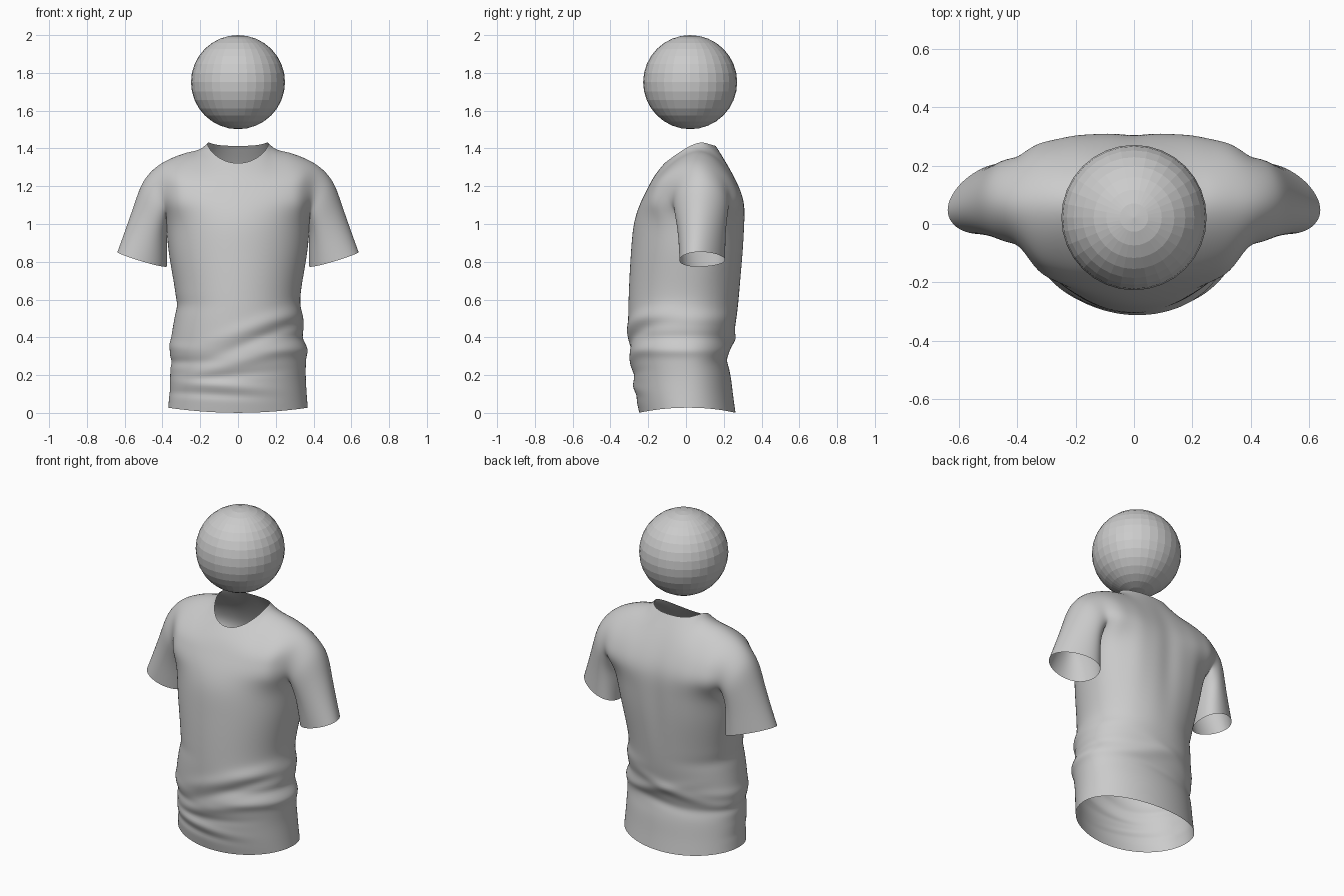
import bpy, bmesh
from math import sin, cos, pi, exp, hypot
from mathutils import Vector

K = 6  # columns from centre line to side seam

# torso rows: z at centre front, centre back, side; half width; front y; back y;
# y of front edge and back edge at the side; column spacing blend (0 = round, 1 = even)
ROWS = [
    (0.00, 0.00, 0.028, .370, -.250, .265, .01, .01, 0),
    (0.10, 0.10, 0.11, .363, -.273, .250, .01, .01, 0),
    (0.20, 0.20, 0.20, .358, -.283, .240, .01, .01, 0),
    (0.28, 0.28, 0.28, .360, -.296, .218, .00, .00, 0),
    (0.36, 0.36, 0.36, .360, -.306, .243, .00, .00, 0),
    (0.47, 0.47, 0.47, .343, -.310, .267, .00, .00, 0),
    (0.58, 0.58, 0.58, .322, -.308, .282, .01, .01, 0),
    (0.72, 0.72, 0.72, .345, -.303, .298, .03, .03, 0),
    (0.86, 0.86, 0.86, .372, -.294, .312, .05, .05, .1),
    (1.00, 1.00, 0.99, .385, -.283, .318, .07, .07, .3),
    (1.10, 1.10, 1.09, .382, -.249, .316, -.085, .250, .7),
    (1.18, 1.19, 1.18, .388, -.209, .288, -.075, .235, 1),
    (1.26, 1.31, 1.27, .410, -.167, .226, -.030, .182, 1),
]
ARMPIT = 9
# last row: neckline from the centre, then shoulder seam to the tip
SEAM = [(.172, .07, 1.442), (.25, .07, 1.438), (.355, .065, 1.388), (.437, .065, 1.330)]
TOP = {-1: [(0, -.12, 1.317), (.08, -.10, 1.333), (.148, -.03, 1.385)] + SEAM,
       1: [(0, .16, 1.413), (.065, .155, 1.414), (.13, .13, 1.42)] + SEAM}
# sleeve rings: centre, inner-to-outer half axis, front half axis
SLEEVE = [
    ((.440, .080, 1.118), (.070, 0, .120), (0, -.148, .0)),
    ((.464, .080, 1.04), (.084, -.008, .085), (0, -.136, -.005)),
    ((.487, .080, .935), (.110, -.022, .050), (0, -.124, -.010)),
    ((.513, .080, .815), (.133, -.034, .038), (0, -.118, -.012)),
]
EGG = .22  # sleeves are fullest towards the body


def torso_point(row, f, k):
    zf, zb, zs, w, yf, yb, ef, eb, m = row
    t = k / K
    s = (1 - m) * sin(t * pi / 2) + m * t
    e, y0, zc = (ef, yf, zf) if f < 0 else (eb, yb, zb)
    power = .47 - (.07 if f < 0 else .15) * m
    return (w * s * 1.01, e + (y0 - e) * max(0, 1 - s * s) ** power, zc + (zs - zc) * s * s)


def build_half(bm, side):
    new = lambda p: bm.verts.new((p[0] * side, p[1], p[2]))
    edge = {}
    for f in (-1, 1):
        grid = [[new(torso_point(r, f, k)) for k in range(K + 1)] for r in ROWS]
        grid.append([new(p) for p in TOP[f]])
        for a, b in zip(grid, grid[1:]):
            for k in range(K):
                bm.faces.new((a[k], a[k + 1], b[k + 1], b[k]))
        edge[f] = [r[K] for r in grid[ARMPIT:]]
    # armhole loop, then sleeve rings down to the cuff
    loop = edge[-1] + edge[1][-2:0:-1]
    n = len(loop)
    for c, a, b in SLEEVE:
        c, a, b = Vector(c), Vector(a) * 1.09, Vector(b) * 1.09
        angles = [2 * pi * i / n for i in range(n)]
        ring = [new(c - a * (cos(t) + EGG * sin(t) ** 2) + b * sin(t)) for t in angles]
        for i in range(n):
            j = (i + 1) % n
            bm.faces.new((loop[i], loop[j], ring[j], ring[i]))
        loop = ring


# shirt: one open shell, mirrored and smoothed
bm = bmesh.new()
for side in (-1, 1):
    build_half(bm, side)
bmesh.ops.remove_doubles(bm, verts=bm.verts, dist=.0005)
bmesh.ops.recalc_face_normals(bm, faces=bm.faces)
mesh = bpy.data.meshes.new("shirt")
bm.to_mesh(mesh)
bm.free()
shirt = bpy.data.objects.new("shirt", mesh)
bpy.context.collection.objects.link(shirt)
bpy.context.view_layer.objects.active = shirt
shirt.select_set(True)
sub = shirt.modifiers.new("smooth", 'SUBSURF')
sub.levels = sub.render_levels = 3
bpy.ops.object.modifier_apply(modifier=sub.name)

# cloth folds: direction faced (x, y), height, slope along the fold, depth, thickness
FOLDS = [
    (.5, -1, .43, .35, .009, .04), (.5, -1, .35, .40, -.009, .035),
    (.2, -1, .27, .28, .007, .035), (-.3, -1, .20, .10, -.006, .025),
    (-.5, -1, .14, -.08, .008, .025), (-.6, -1, .09, -.05, -.006, .02),
    (1, -.2, .33, 0, .010, .03), (1, -.1, .40, 0, -.010, .03),
    (1, 0, .50, 0, .010, .04), (-1, 0, .57, 0, -.006, .04),
    (-1, -.2, .27, 0, -.008, .025), (-1, 0, .36, .1, .006, .03),
    (.3, 1, .38, -.25, .009, .035), (-.4, 1, .40, .30, .009, .035),
    (0, 1, .28, .12, -.006, .03),
]
for v in mesh.vertices:
    x, y, z = v.co
    d = Vector((x, y - .01, 0)).normalized()
    push = 0
    if z < .75:
        for fx, fy, h, slope, amp, w in FOLDS:
            facing = max(0, (d.x * fx + d.y * fy) / hypot(fx, fy))
            along = x if abs(fy) > abs(fx) else y
            push += amp * facing ** 2 * exp(-((z - h - slope * along) / w) ** 2)
    # hollow along the spine and soft vertical drape on the back
    if y > .15 and abs(x) < .36:
        fade = exp(-((z - .95) / .3) ** 2)
        push += fade * (-.012 * exp(-(x / .07) ** 2) + .006 * exp(-((abs(x) - .2) / .06) ** 2))
    v.co += d * push
bpy.ops.object.shade_smooth()

# head: faceted ball floating above the collar
bpy.ops.mesh.primitive_uv_sphere_add(segments=32, ring_count=16, radius=.249, location=(0, .022, 1.751))
bpy.context.object.name = "head"
